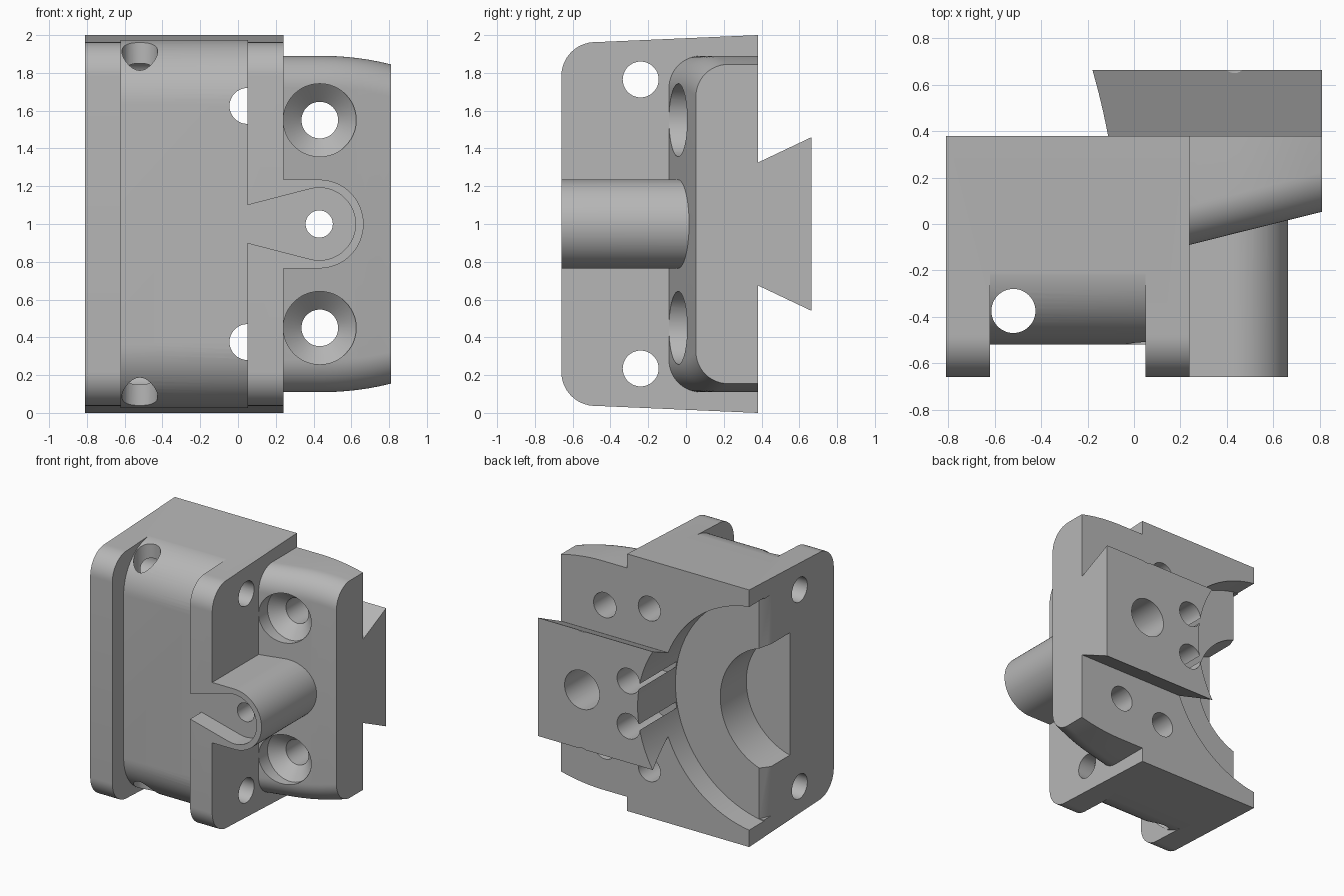
import bpy, bmesh
from math import sin, cos, radians, pi

cube = bpy.data.objects.get("Cube")
if cube:
    bpy.data.objects.remove(cube, do_unlink=True)

grey = bpy.data.materials.new("plain_grey")
grey.use_nodes = True
GREY = (0.47, 0.47, 0.47, 1)
grey.diffuse_color = GREY
grey.node_tree.nodes["Principled BSDF"].inputs["Base Color"].default_value = GREY


def loft(name, sections):
    """Closed solid through equally sized loops of 3D points."""
    bm = bmesh.new()
    loops = [[bm.verts.new(p) for p in s] for s in sections]
    n = len(loops[0])
    for a, b in zip(loops, loops[1:]):
        for i in range(n):
            j = (i + 1) % n
            bm.faces.new((a[i], a[j], b[j], b[i]))
    bm.faces.new(loops[0])
    bm.faces.new(loops[-1])
    bmesh.ops.recalc_face_normals(bm, faces=bm.faces)
    mesh = bpy.data.meshes.new(name)
    bm.to_mesh(mesh)
    bm.free()
    mesh.materials.append(grey)
    obj = bpy.data.objects.new(name, mesh)
    bpy.context.collection.objects.link(obj)
    return obj


def place(u, v, axis, t):
    return {"x": (t, u, v), "y": (u, t, v), "z": (u, v, t)}[axis]


def prism(name, pts, axis, start, end):
    return loft(name, [[place(u, v, axis, t) for u, v in pts] for t in (start, end)])


def arc(cu, cv, r, a0, a1, n=14):
    return [(cu + r * cos(radians(a0 + (a1 - a0) * i / n)),
             cv + r * sin(radians(a0 + (a1 - a0) * i / n))) for i in range(n + 1)]


def round_bar(name, u, v, axis, stations, n=48):
    """Turned solid; stations are (position, radius) pairs."""
    return loft(name, [[place(u + r * cos(2 * pi * i / n), v + r * sin(2 * pi * i / n), axis, t)
                        for i in range(n)] for t, r in stations])


def combine(target, tool, operation):
    tool.hide_render = True
    mod = target.modifiers.new(tool.name, "BOOLEAN")
    mod.operation, mod.solver, mod.object = operation, "EXACT", tool
    bpy.ops.object.select_all(action="DESELECT")
    bpy.context.view_layer.objects.active = target
    target.select_set(True)
    bpy.ops.object.modifier_apply(modifier=mod.name)
    bpy.data.objects.remove(tool, do_unlink=True)


def mirrored(upper):
    """Add the lower half of an outline, reflected about z = 1."""
    return upper + [(u, 2 - v) for u, v in reversed(upper)]


# Main block with rounded, slightly tapered front
block = prism("clamp_bracket", mirrored([(0.38, 2)] + arc(-0.48, 1.783, 0.18, 88, 180)),
              "x", -0.81, 0.24)

# Sloping wing with rounded edges, narrowing outward
sections = []
for i in range(13):
    x = 0.1 + 0.71 * i / 12
    front = -0.09 + 0.25 * (x - 0.24)
    top = 1.89 - 0.045 * (max(0, x - 0.45) / 0.36) ** 2
    outline = mirrored([(0.38, top)] + arc(front + 0.17, top - 0.17, 0.17, 90, 180))
    sections.append([(x, y, z) for y, z in outline])
combine(block, loft("wing", sections), "UNION")

# Round-ended boss and dovetail rail
boss_outline = [(0.1, 0.765)] + arc(0.43, 1, 0.235, -90, 90, 32) + [(0.1, 1.235)]
combine(block, prism("boss", boss_outline, "y", -0.66, 0.3), "UNION")
rail_outline = mirrored([(0.25, 1.325), (0.38, 1.325), (0.665, 1.46)])
combine(block, prism("dovetail_rail", rail_outline, "x", -0.3, 0.81), "UNION")

# Front channel between the side cheeks
channel = mirrored([(-1, 3), (-0.18, 3), (-0.18, 1.976)] + arc(-0.18, 1.636, 0.34, 92, 180, 20))
cuts = [prism("front_channel", channel, "x", -0.62, 0.05)]

# Teardrop pocket in the boss
pocket = [(0, 0.913)] + arc(0.43, 1, 0.192, -104, 104, 36) + [(0, 1.087)]
cuts.append(prism("boss_pocket", pocket, "y", -1, -0.52))

# Stepped round seat open at the back and side
cuts.append(round_bar("wide_seat", -0.925, 1, "y", [(0.2, 0.876), (1, 0.876)], 128))
cuts.append(round_bar("deep_seat", -0.925, 1, "y", [(-0.12, 0.49), (0.3, 0.49)], 96))
cuts.append(prism("seat_chamfer", [(-0.77, 0.2), (-0.81, 0.11), (-0.9, 0.11), (-0.9, 0.25), (-0.77, 0.25)],
                  "z", 0.14, 1.86))

# Bores through the boss and down the channel
cuts.append(round_bar("boss_bore", 0.43, 1, "y", [(-1, 0.072), (1, 0.072)]))
cuts.append(round_bar("rail_counterbore", 0.43, 1, "y", [(0.2, 0.15), (1, 0.15)]))
cuts.append(round_bar("vertical_bore", -0.52, -0.375, "z", [(-1, 0.095), (3, 0.095)]))

# Mirrored upper and lower holes
for side in (-1, 1):
    cuts.append(round_bar("cross_hole", -0.24, 1 + 0.765 * side, "x", [(-1, 0.095), (1, 0.095)]))
    cuts.append(round_bar("channel_hole", 0.05, 1 + 0.625 * side, "y", [(-0.52, 0.095), (1, 0.095)]))
    cuts.append(round_bar("rail_hole", 0.03, 1 + 0.176 * side, "y", [(0.21, 0.098), (1, 0.098)]))
    cuts.append(round_bar("countersunk_hole", 0.433, 1 + 0.55 * side, "y",
                          [(-0.3, 0.193), (0.02, 0.193), (0.11, 0.097), (1, 0.097)]))
for cut in cuts:
    combine(block, cut, "DIFFERENCE")

bpy.ops.object.select_all(action="DESELECT")
block.select_set(True)
bpy.context.view_layer.objects.active = block
bpy.ops.object.shade_smooth_by_angle(angle=radians(25))
